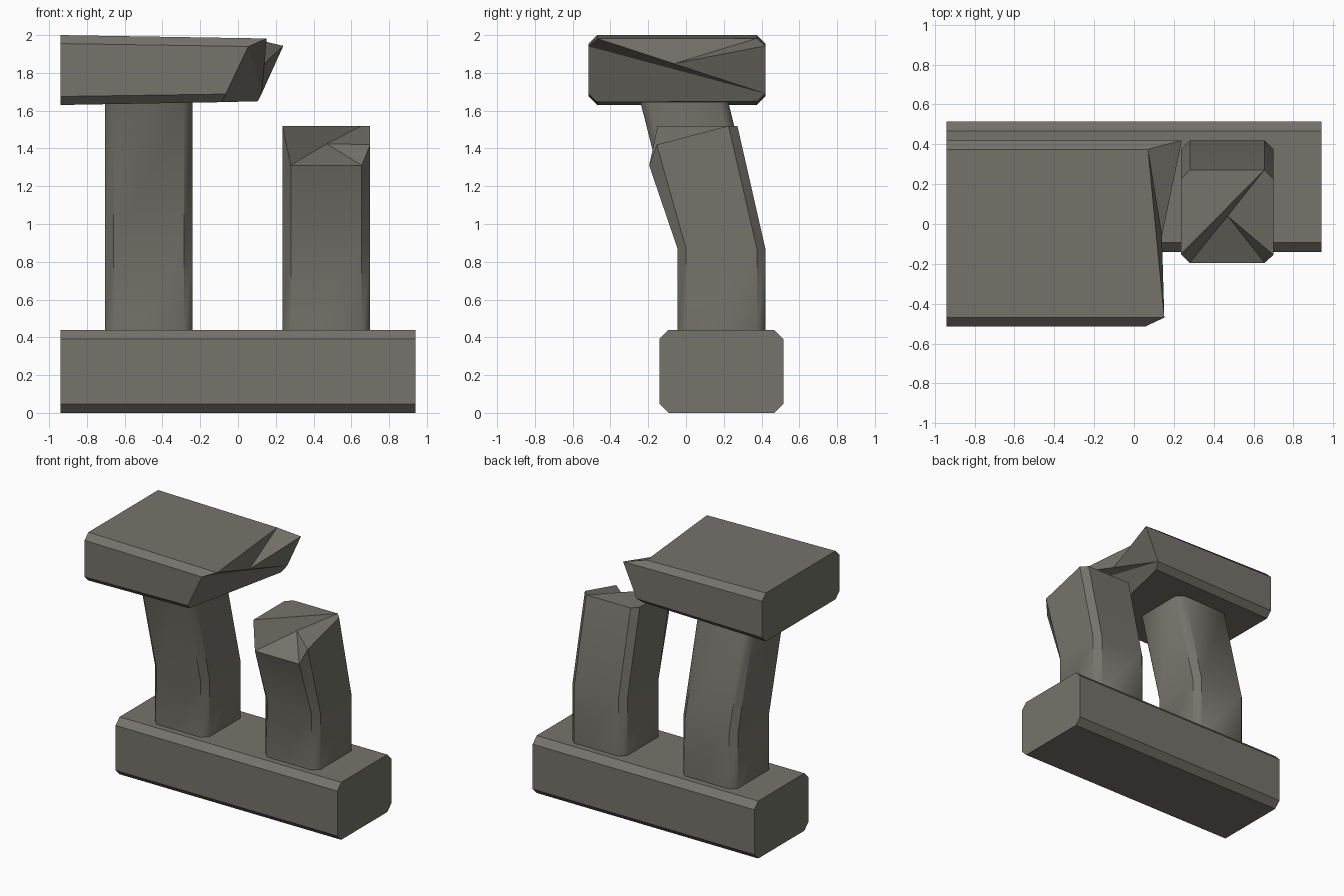
import bpy, bmesh
from mathutils import Vector

if "Cube" in bpy.data.objects:
    bpy.data.objects.remove(bpy.data.objects["Cube"])

stone = bpy.data.materials.new("dark_stone")
stone.diffuse_color = (0.178, 0.172, 0.145, 1)
stone.use_nodes = True
stone.node_tree.nodes["Principled BSDF"].inputs["Base Color"].default_value = stone.diffuse_color


def octagon(a0, a1, b0, b1, c):
    """Chamfered rectangle, counter-clockwise from the low-b edge."""
    return [(a0 + c, b0), (a1 - c, b0), (a1, b0 + c), (a1, b1 - c),
            (a1 - c, b1), (a0 + c, b1), (a0, b1 - c), (a0, b0 + c)]


def soften(mesh, n, sides, round_rings):
    """Blend normals along each side; also around the given rings."""
    normals = []
    for p in mesh.polygons:
        for v in p.vertices:
            near = [p]
            if p.index < sides:
                near = [q for q in mesh.polygons[:sides] if v in q.vertices
                        and (v // n in round_rings or q.index % n == p.index % n)]
            normals.append(sum((q.normal for q in near), Vector()).normalized())
    mesh.shade_smooth()
    mesh.normals_split_custom_set(normals)


def loft(name, rings, centre=None, cap=None, round_rings=None):
    """Skin rings of points; cap lists faces over the last ring ('c' = centre point)."""
    bm = bmesh.new()
    loops = [[bm.verts.new(p) for p in ring] for ring in rings]
    n = len(rings[0])
    for lo, hi in zip(loops, loops[1:]):
        for i in range(n):
            j = (i + 1) % n
            bm.faces.new((lo[i], lo[j], hi[j], hi[i]))
    bm.faces.new(loops[0][::-1])
    if cap:
        c = bm.verts.new(centre)
        for face in cap:
            bm.faces.new([c if k == 'c' else loops[-1][k] for k in face])
    else:
        bm.faces.new(loops[-1])
    bmesh.ops.recalc_face_normals(bm, faces=bm.faces)
    mesh = bpy.data.meshes.new(name)
    bm.to_mesh(mesh)
    bm.free()
    mesh.materials.append(stone)
    if round_rings:
        soften(mesh, n, n * (len(rings) - 1), round_rings)
    ob = bpy.data.objects.new(name, mesh)
    bpy.context.collection.objects.link(ob)
    return ob


# Base beam
profile = octagon(-0.14, 0.515, 0, 0.44, 0.048)
loft("base", [[(x, y, z) for y, z in profile] for x in (-0.94, 0.94)])


# Bent pillars
def pillar_ring(x0, x1, z, shift=0):
    return [(x, y + shift, z) for x, y in octagon(x0, x1, -0.045, 0.42, 0.045)]


loft("whole_pillar", [pillar_ring(-0.705, -0.24, 0.42),
                      pillar_ring(-0.705, -0.24, 0.87),
                      pillar_ring(-0.705, -0.24, 1.66, -0.2)], round_rings=(0, 2))

# Broken pillar: jagged top sloping down to the front
broken_top = [(0.28, -0.195, 1.31), (0.655, -0.195, 1.31), (0.70, -0.155, 1.42),
              (0.70, 0.225, 1.52), (0.655, 0.272, 1.52), (0.28, 0.272, 1.52),
              (0.235, 0.225, 1.52), (0.235, -0.15, 1.52)]
loft("broken_pillar", [pillar_ring(0.235, 0.70, 0.42),
                       pillar_ring(0.235, 0.70, 0.87), broken_top],
     centre=(0.47, 0.04, 1.425),
     cap=[(0, 1, 'c'), (1, 2, 'c'), (2, 3, 4), (2, 4, 'c'),
          (4, 5, 6, 7), (7, 0, 4), (0, 'c', 4)], round_rings=(0,))

# Broken lintel: flush left end, splintered right end
left_end = [(-0.94, y, z) for y, z in octagon(-0.515, 0.42, 1.63, 2.0, 0.045)]
broken_end = [(-0.085, -0.47, 1.645), (0.105, 0.375, 1.65), (0.125, 0.42, 1.69),
              (0.24, 0.42, 1.943), (0.07, 0.375, 1.983), (0.152, -0.47, 1.982),
              (0.055, -0.515, 1.94), (-0.065, -0.515, 1.688)]
loft("broken_lintel", [left_end, broken_end], centre=(0.14, -0.06, 1.85),
     cap=[(0, 1, 2, 6, 7), (6, 2, 5), (5, 2, 'c'),
          (5, 'c', 4), (4, 'c', 3), (3, 'c', 2)])
